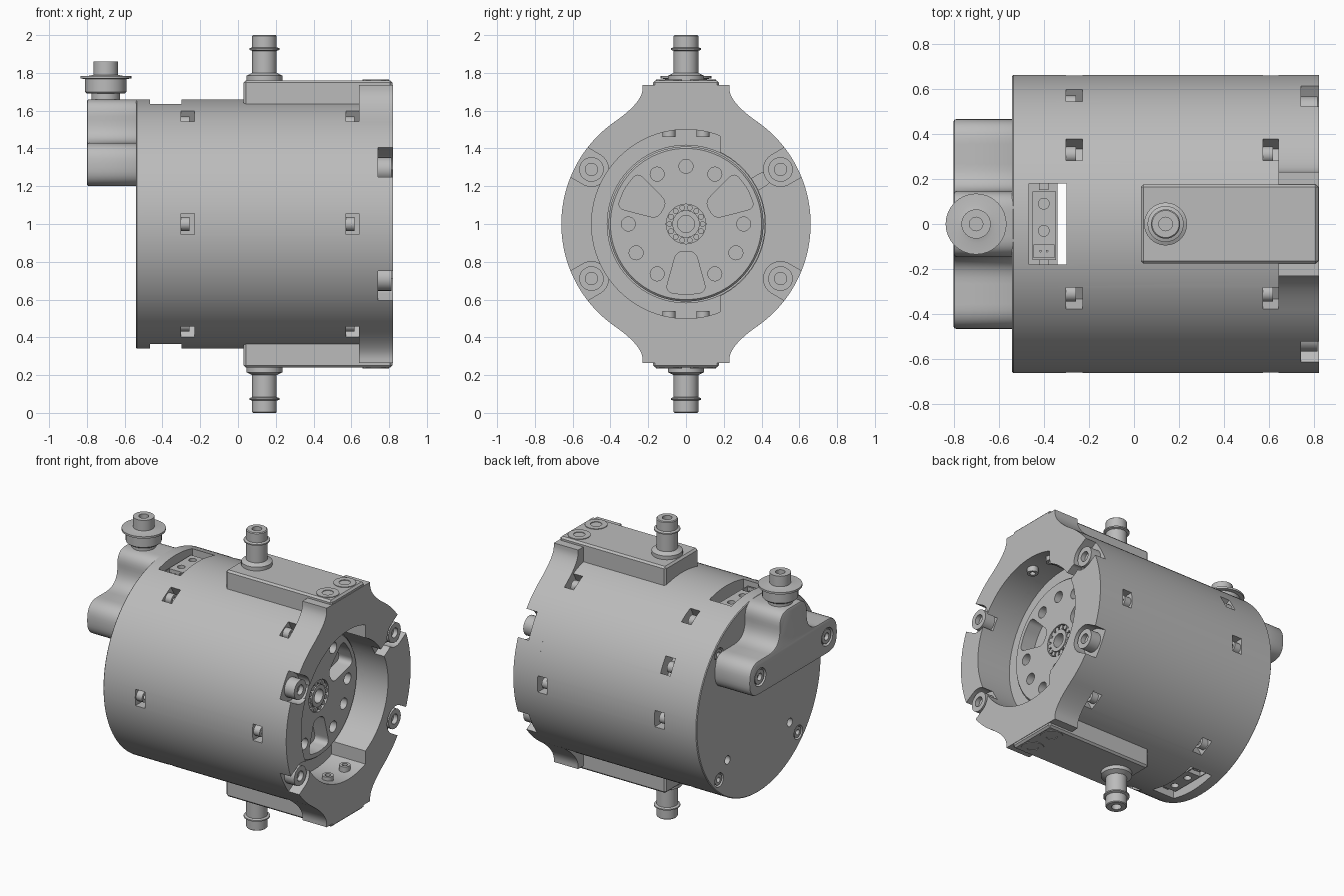
import bpy, bmesh
from math import pi, sin, cos, radians
from mathutils import Matrix, Vector

if "Cube" in bpy.data.objects:
    bpy.data.objects.remove(bpy.data.objects["Cube"])

grey = bpy.data.materials.new("machined grey")
grey.use_nodes = True
grey.diffuse_color = (0.5, 0.5, 0.5, 1)
grey.node_tree.nodes["Principled BSDF"].inputs["Base Color"].default_value = (0.5, 0.5, 0.5, 1)

T = Matrix.Translation
CENTRE = T((0, 0, 1))
ALONG_X = Matrix(((0, 0, 1, 0), (1, 0, 0, 0), (0, 1, 0, 0), (0, 0, 0, 1)))
AXIS = CENTRE @ ALONG_X          # local (u, v, h) becomes (y, z, x) about the shaft


def turn(angle):
    return CENTRE @ Matrix.Rotation(angle, 4, 'X')


def shade(mesh):
    for p in mesh.polygons:
        p.use_smooth = True
    mesh.set_sharp_from_angle(angle=radians(30))


def finish(name, bm, m):
    bmesh.ops.recalc_face_normals(bm, faces=bm.faces)
    bm.transform(m)
    mesh = bpy.data.meshes.new(name)
    bm.to_mesh(mesh)
    bm.free()
    mesh.materials.append(grey)
    shade(mesh)
    ob = bpy.data.objects.new(name, mesh)
    bpy.context.collection.objects.link(ob)
    return ob


def prism(name, pts, lo, hi, m=AXIS):
    bm = bmesh.new()
    face = bm.faces.new([bm.verts.new((u, v, lo)) for u, v in pts])
    out = bmesh.ops.extrude_face_region(bm, geom=[face])
    verts = [g for g in out["geom"] if isinstance(g, bmesh.types.BMVert)]
    bmesh.ops.translate(bm, verts=verts, vec=(0, 0, hi - lo))
    return finish(name, bm, m)


def lathe(name, profile, m=AXIS, steps=32):
    bm = bmesh.new()
    vs = [bm.verts.new((r, 0, h)) for r, h in profile]
    es = [bm.edges.new(pair) for pair in zip(vs, vs[1:])]
    bmesh.ops.spin(bm, geom=vs + es, cent=(0, 0, 0), axis=(0, 0, 1), angle=2 * pi, steps=steps)
    bmesh.ops.remove_doubles(bm, verts=bm.verts, dist=1e-5)
    return finish(name, bm, m)


def rod(name, r, lo, hi, m=AXIS, steps=32):
    return prism(name, arc(r, 0, 360 - 360 / steps, steps - 1), lo, hi, m)


def arc(r, start, end, n=48):
    angles = [radians(start + (end - start) * i / n) for i in range(n + 1)]
    return [(r * cos(a), r * sin(a)) for a in angles]


def rect(u0, u1, v0, v1):
    return [(u0, v0), (u1, v0), (u1, v1), (u0, v1)]


def bend(a, c, b, n=8):
    # quadratic curve from a to b around corner c
    a, c, b = Vector(a), Vector(c), Vector(b)
    ts = [i / n for i in range(n + 1)]
    return [tuple(a * (1 - t) ** 2 + c * 2 * t * (1 - t) + b * t * t) for t in ts]


def rounded(corners):
    # corners are (u, v, radius)
    out = []
    for i, (u, v, r) in enumerate(corners):
        c = Vector((u, v))
        prev, nxt = Vector(corners[i - 1][:2]), Vector(corners[(i + 1) % len(corners)][:2])
        out += bend(c + (prev - c).normalized() * r, c, c + (nxt - c).normalized() * r)
    return out


def apply_modifiers(ob):
    bpy.context.view_layer.update()
    dg = bpy.context.evaluated_depsgraph_get()
    mesh = bpy.data.meshes.new_from_object(ob.evaluated_get(dg))
    ob.modifiers.clear()
    ob.data = mesh
    shade(mesh)


def cut(ob, cutters):
    for c in cutters:
        c.hide_render = True
        mod = ob.modifiers.new("cut", 'BOOLEAN')
        mod.operation, mod.solver, mod.object = 'DIFFERENCE', 'EXACT', c
    apply_modifiers(ob)
    for c in cutters:
        bpy.data.objects.remove(c)


def bevel(ob, width, segments=1):
    mod = ob.modifiers.new("bevel", 'BEVEL')
    mod.width, mod.segments, mod.limit_method = width, segments, 'ANGLE'
    mod.angle_limit = radians(50)
    apply_modifiers(ob)


def screw(name, r, h, m):
    lathe(name, [(0, h - .03), (r * .5, h - .03), (r * .5, h), (r, h), (r, 0), (0, 0)], m, 24)


# Bore opening: wide on one side, stepping in on the other
def bore():
    pts = arc(.5, 69, 291, 64) + arc(.42, -64.6, 64.6, 40)
    return prism("bore_cutter", pts, .57, .9)


# Main housing with side windows, connector slot and end cover holes
body = lathe("main_housing", [(0, -.54), (.655, -.54), (.66, -.535), (.66, .64), (0, .64)], steps=128)
cutters = [bore(), rod("rotor_cutter", .417, .42, .7, steps=64),
           prism("slot_cutter", rect(-.465, -.30, -.18, .18), -1, 1, CENTRE)]
windows = [(-.265, 60 * k) for k in range(6)] + [(.607, 60 * k) for k in range(6)] + [(-.265, 30)]
for x, deg in windows:
    m = turn(radians(deg))
    cutters.append(prism("window_cutter", rect(x - .036, x + .036, .57, .75), -.055, .055, m))
    screw("window_screw", .036, .045, m @ T((x - .036, .615, 0)) @ ALONG_X)
for sy in (-1, 1):
    cutters.append(rod("cover_hole_cutter", .028, -.6, -.48, AXIS @ T((sy * .33, -.32, 0)), 24))
    for sz in (-1, 1):
        m = AXIS @ T((sy * .42, sz * .42, 0))
        cutters.append(rod("cover_screw_cutter", .046, -.6, -.50, m, 24))
        screw("cover_screw", .036, .035, m @ T((0, 0, -.50)) @ Matrix.Rotation(pi, 4, 'X'))
cut(body, cutters)

# Front flange with two ears and four screw pockets
half = bend((.23, .715), (.23, .644), (.379, .54))
outline = [(.23, .735)] + half + arc(.66, 54.9, -54.9, 60)[1:-1]
outline += [(u, -v) for u, v in reversed(half)] + [(.23, -.735)]
outline += [(-u, v) for u, v in reversed(outline)]
flange = prism("front_flange", outline, .64, .82)
cutters = [bore()]
for deg in (30, 150, 210, 330):
    m = AXIS @ Matrix.Rotation(radians(deg), 4, 'Z')
    pocket = [(u + .578, v) for u, v in arc(.09, 90, 270, 20)] + [(.8, -.09), (.8, .09)]
    cutters.append(prism("pocket_cutter", pocket, .74, .9, m))
    screw("flange_screw", .065, .075, m @ T((.578, 0, .738)))
m = AXIS @ Matrix.Rotation(radians(30), 4, 'Z')
cutters.append(prism("notch_cutter", rounded([(.38, -.035, .01), (.50, -.035, .03),
                                              (.50, .035, .03), (.38, .035, .01)]), .75, .9, m))
cut(flange, cutters)

# Rotor plate with holes and three rounded openings
rotor = lathe("rotor_plate", [(0, .47), (.41, .47), (.41, .59), (.40, .60), (0, .60)], steps=96)
cutters = [rod("hub_cutter", .105, .53, .7)]
for k in range(3):
    for deg in (60, 90, 120):
        a = radians(deg + 120 * k)
        cutters.append(rod("hole_cutter", .037, .5, .7, AXIS @ T((.305 * cos(a), .305 * sin(a), 0)), 24))
    m = AXIS @ Matrix.Rotation(radians(120 * k), 4, 'Z')
    opening = rounded([(-.11, -.36, .045), (0, -.375, .03), (.11, -.36, .045),
                       (.05, -.145, .04), (-.05, -.145, .04)])
    cutters.append(prism("opening_cutter", opening, .5, .7, m))
cut(rotor, cutters)

# Hub bearing and shaft
lathe("hub_sleeve", [(0, .54), (.045, .54), (.045, .60), (.072, .60), (.072, .5), (0, .5)])
for k in range(14):
    a = 2 * pi * k / 14
    rod("bearing_roller", .015, .52, .595, AXIS @ T((.088 * cos(a), .088 * sin(a), 0)), 12)

# Top and bottom: cooling plate, port and connector
for side, angle in (("top", 0), ("bottom", pi)):
    m = turn(angle)
    plate = prism(side + "_plate", rect(.03, .817, -.175, .175), .60, .76, m)
    bevel(plate, .012)
    port = [(0, .9), (.03, .9), (.03, 1), (.06, 1), (.065, .995), (.065, .935), (.08, .93),
            (.08, .922), (.065, .917), (.065, .80), (.095, .785), (.095, .75), (0, .75)]
    lathe(side + "_port", port, m @ T((.14, 0, 0)))
    for y in (-.09, .09):
        screw(side + "_plate_screw", .07, .044, m @ T((.73, y, .72)))
        screw(side + "_bore_screw", .035, .04, m @ T((.73, y, .50)) @ Matrix.Rotation(pi, 4, 'X'))
    prism(side + "_connector_base", rect(-.47, -.34, -.185, .185), 0, .55, m)
    conn = prism(side + "_connector", rect(-.45, -.345, -.16, .145), .5, .61, m)
    cut(conn, [rod("pin_cutter", .024, .57, .7, m @ T((-.40, y, 0)), 20) for y in (.09, -.03)]
        + [prism("socket_cutter", rect(-.445, -.352, -.148, -.092), .58, .7, m)])
    for x in (-.415, -.385):
        rod(side + "_pin", .006, .55, .60, m @ T((x, -.12, 0)), 8)
    for y in (-.17, .165):
        prism(side + "_connector_tab", rect(-.42, -.38, y - .015, y + .015), .5, .59, m)

# Rear terminal housing with wings, screws and its own port
bell = [(-.465, .2, .1), (.465, .2, .1), (.465, .43, .11), (.145, .43, .12), (.145, .66, .09),
        (-.145, .66, .09), (-.145, .43, .12), (-.465, .43, .11)]
terminal = prism("terminal_housing", rounded(bell), -.80, -.53)
bevel(terminal, .012, 2)
wings = [AXIS @ T((y, .315, 0)) for y in (-.355, .355)]
cut(terminal, [rod("wing_cutter", .06, -.9, -.77, m) for m in wings])
for m in wings:
    screw("wing_screw", .048, .025, m @ T((0, 0, -.77)) @ Matrix.Rotation(pi, 4, 'X'))
lathe("terminal_port", [(0, .80), (.03, .80), (.03, .86), (.065, .86), (.065, .79), (.085, .785),
                        (.135, .783), (.135, .77), (.11, .768), (.11, .70), (.10, .69),
                        (.075, .69), (.075, .63), (0, .63)], CENTRE @ T((-.70, 0, 0)))
